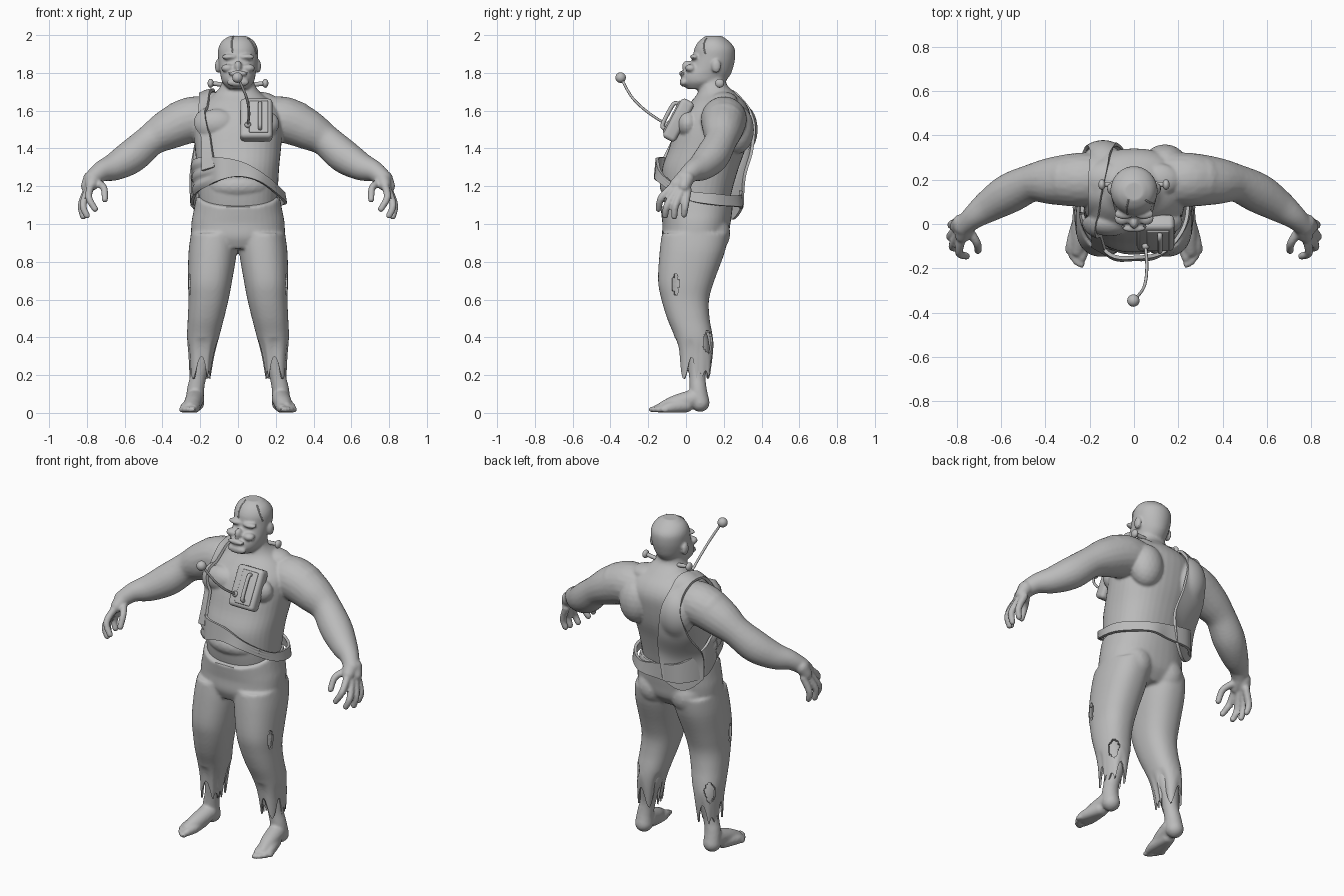
import bpy, bmesh
from math import sin, cos, pi, atan2, radians, copysign
from mathutils import Vector, Matrix
from mathutils.bvhtree import BVHTree

if "Cube" in bpy.data.objects:
    bpy.data.objects.remove(bpy.data.objects["Cube"])

grey = bpy.data.materials.new("plain_grey")
grey.use_nodes = True
grey.diffuse_color = (.5, .5, .5, 1)
grey.node_tree.nodes["Principled BSDF"].inputs["Base Color"].default_value = (.5, .5, .5, 1)


def add_object(name, data):
    obj = bpy.data.objects.new(name, data)
    bpy.context.scene.collection.objects.link(obj)
    data.materials.append(grey)
    return obj


def mesh_object(name, bm):
    bmesh.ops.recalc_face_normals(bm, faces=bm.faces)
    mesh = bpy.data.meshes.new(name)
    bm.to_mesh(mesh)
    bm.free()
    return add_object(name, mesh)


def modify(obj, kind, **settings):
    modifier = obj.modifiers.new(kind.title(), kind)
    for key, value in settings.items():
        setattr(modifier, key, value)


def bake(obj):
    graph = bpy.context.evaluated_depsgraph_get()
    mesh = bpy.data.meshes.new_from_object(obj.evaluated_get(graph))
    obj.modifiers.clear()
    obj.data = mesh
    if not mesh.materials:
        mesh.materials.append(grey)
    mesh.materials[0] = grey


def fuse(obj, voxel, rounds):
    modify(obj, 'REMESH', mode='VOXEL', voxel_size=voxel, use_smooth_shade=True)
    modify(obj, 'SMOOTH', factor=.5, iterations=rounds)
    bake(obj)


def path(points, steps):
    """Smooth curve through tuples of any length."""
    ends = [points[0], *points, points[-1]]
    result = []
    for i in range(len(points) - 1):
        for k in range(steps):
            t = k / steps
            result.append(tuple(
                .5 * (2*b + (c - a)*t + (2*a - 5*b + 4*c - d)*t*t + (3*b - a - 3*c + d)*t**3)
                for a, b, c, d in zip(*ends[i:i + 4])))
    return result + [tuple(points[-1])]


def loft(bm, sections, side=1, power=.88, count=40):
    """Level rings given as z, centre x, half width, front y, back y."""
    rings = []
    for z, x, width, front, back in path(sections, 4):
        ring = []
        for k in range(count):
            c, s = cos(2 * pi * k / count), sin(2 * pi * k / count)
            ring.append(bm.verts.new((
                side * x + width * copysign(abs(c)**power, c),
                (front + back) / 2 + (back - front) / 2 * copysign(abs(s)**power, s), z)))
        rings.append(ring)
    for low, high in zip(rings, rings[1:]):
        for k in range(count):
            n = (k + 1) % count
            bm.faces.new((low[k], low[n], high[n], high[k]))
    bm.faces.new(rings[0])
    bm.faces.new(rings[-1])


def lump(bm, place, size):
    bmesh.ops.create_icosphere(bm, subdivisions=3, radius=1,
                               matrix=Matrix.LocRotScale(Vector(place), None, Vector(size)))


def limb(bm, points, side, steps=8):
    """Chain of balls along a path of x, y, z, radius."""
    for x, y, z, r in path(points, steps):
        lump(bm, (side * x, y, z), (r, r, r))


# Body: torso and head
bm = bmesh.new()
loft(bm, [(.98, 0, .19, -.08, .19), (1.1, 0, .205, -.11, .225), (1.2, 0, .212, -.125, .25),
          (1.3, 0, .218, -.125, .28), (1.4, 0, .228, -.09, .315), (1.5, 0, .235, -.06, .335),
          (1.58, 0, .23, -.025, .34), (1.64, 0, .19, .02, .315), (1.69, 0, .125, .06, .265),
          (1.74, 0, .088, .07, .215), (1.8, 0, .08, .08, .21)])
loft(bm, [(1.715, 0, .05, .005, .13), (1.75, 0, .083, -.022, .2), (1.79, 0, .093, -.022, .235),
          (1.83, 0, .1, .012, .25), (1.88, 0, .105, .035, .26), (1.93, 0, .104, .045, .257),
          (1.97, 0, .083, .07, .225), (1.995, 0, .045, .105, .19)], power=1)
lump(bm, (0, -.03, 1.2), (.17, .11, .08))           # belly
lump(bm, (0, .008, 1.835), (.02, .03, .032))        # nose
lump(bm, (0, -.02, 1.797), (.055, .018, .013))      # upper lip
lump(bm, (0, -.012, 1.75), (.06, .022, .024))       # chin

for s in (1, -1):
    # Face and muscle masses
    lump(bm, (s * .045, .045, 1.885), (.045, .024, .015))
    lump(bm, (s * .055, .025, 1.825), (.035, .03, .022))
    lump(bm, (s * .108, .16, 1.835), (.014, .025, .036))
    lump(bm, (s * .11, .01, 1.53), (.11, .065, .08))
    lump(bm, (s * .11, .2, 1.65), (.1, .075, .05))
    lump(bm, (s * .14, .27, 1.5), (.1, .09, .13))
    lump(bm, (s * .31, .2, 1.545), (.1, .11, .105))
    # Arm, palm and fingers
    limb(bm, [(.16, .2, 1.55, .12), (.25, .2, 1.55, .122), (.36, .195, 1.505, .108),
              (.46, .185, 1.445, .086), (.56, .14, 1.36, .09), (.65, .085, 1.305, .074),
              (.72, .035, 1.28, .055), (.77, -.01, 1.24, .045)], s)
    limb(bm, [(.765, -.01, 1.24, .045), (.775, -.05, 1.21, .035)], s)
    limb(bm, [(.78, .005, 1.24, .04), (.8, -.01, 1.2, .032)], s)
    for finger in ([(.78, -.07, 1.2), (.79, -.13, 1.14), (.757, -.145, 1.08)],
                   [(.795, -.05, 1.18), (.82, -.1, 1.1), (.8, -.11, 1.045)],
                   [(.8, -.02, 1.18), (.83, -.055, 1.1), (.82, -.062, 1.04)],
                   [(.795, .01, 1.18), (.825, -.003, 1.1), (.815, -.01, 1.05)],
                   [(.745, -.03, 1.22), (.71, -.085, 1.19), (.705, -.12, 1.13)]):
        limb(bm, [(*joint, .021 - .002 * k) for k, joint in enumerate(finger)], s)
    # Leg, foot and toes
    limb(bm, [(.15, 0, .78, .09), (.16, 0, .6, .088), (.18, .03, .45, .072), (.187, .06, .34, .066),
              (.21, .06, .2, .045), (.225, .065, .12, .046), (.228, .075, .055, .05)], s)
    limb(bm, [(.228, .04, .075, .05), (.24, -.05, .05, .046), (.255, -.12, .032, .03)], s)
    limb(bm, [(.235, .0, .04, .038), (.228, -.09, .03, .03), (.235, -.15, .024, .022)], s)
    limb(bm, [(.245, .0, .04, .038), (.275, -.08, .03, .03), (.285, -.12, .022, .02)], s)
    for k in range(5):
        lump(bm, (s * (.235 + .016 * k), -.175 + .004 * k * k, .018), (.012, .025, .016))
body = mesh_object("body", bm)
fuse(body, .0075, 3)
surface = BVHTree.FromObject(body, bpy.context.evaluated_depsgraph_get())

# Trousers: hips and two legs
bm = bmesh.new()
loft(bm, [(.87, 0, .17, -.1, .17), (.93, 0, .24, -.125, .22), (1.0, 0, .247, -.125, .235),
          (1.07, 0, .235, -.13, .245), (1.14, 0, .222, -.135, .25)])
for s in (1, -1):
    loft(bm, [(.15, .203, .052, -.03, .135), (.3, .194, .068, -.04, .145), (.4, .185, .085, -.06, .142),
              (.5, .17, .096, -.1, .125), (.6, .156, .106, -.13, .122), (.7, .148, .117, -.148, .15),
              (.85, .134, .128, -.14, .205), (.95, .125, .124, -.128, .225)], side=s)
    lump(bm, (s * .11, .13, .95), (.1, .105, .11))
trousers = mesh_object("trousers", bm)
fuse(trousers, .01, 4)

# Torn hems, worn holes and a dipped waist
bm = bmesh.new()
bm.from_mesh(trousers.data)
bmesh.ops.bisect_plane(bm, geom=bm.verts[:] + bm.edges[:] + bm.faces[:],
                       plane_co=(0, 0, .18), plane_no=(0, 0, 1), clear_inner=True)


def in_hole(p):
    knee = Vector(((abs(p.x) - .24) / .06, (p.y + .055) / .018, (p.z - .68) / .058))
    calf = Vector(((abs(p.x) - .24) / .05, (p.y - .115) / .026, (p.z - .37) / .065))
    return knee.length < 1 or calf.length < 1


torn = [f for f in bm.faces if in_hole(f.calc_center_median())]
bmesh.ops.delete(bm, geom=torn, context='FACES')
for v in bm.verts:
    if v.co.z < .4:
        angle = atan2(v.co.y - .055, abs(v.co.x) - .2)
        lift = .13 * abs(sin(3 * angle)) * abs(cos(2 * angle + .5))
        v.co.z += lift * (1 - (v.co.z - .18) / .22)
    elif v.co.z > 1:
        v.co.z -= .045 * max(0, min(1, -v.co.y / .12)) * (v.co.z - 1) / .13
bm.to_mesh(trousers.data)
bm.free()
modify(trousers, 'SOLIDIFY', thickness=.01, offset=-1)
bake(trousers)


def drape(name, first_edge, second_edge, sag=0, fold=0, across=14):
    """Cloth between two edges, laid over the body."""
    bm = bmesh.new()
    rows = []
    pairs = list(zip(path(first_edge, 8), path(second_edge, 8)))
    for i, (a, b) in enumerate(pairs):
        row = []
        for j in range(across + 1):
            t = j / across
            p = Vector(a).lerp(Vector(b), t)
            p.z -= sag * sin(pi * t) * (i / len(pairs))**4
            hit, normal, _, _ = surface.find_nearest(p)
            height = (p - hit).dot(normal)
            gap = .013 + fold * sin(3 * pi * t)**2
            row.append(bm.verts.new(p if height > gap else hit + normal * gap))
        rows.append(row)
    for low, high in zip(rows, rows[1:]):
        for j in range(across):
            bm.faces.new((low[j], low[j + 1], high[j + 1], high[j]))
    obj = mesh_object(name, bm)
    modify(obj, 'SMOOTH', factor=.5, iterations=2)
    modify(obj, 'SOLIDIFY', thickness=.016, offset=0)
    bake(obj)


# Shoulder sling with the hanging back panel
drape("shoulder_sling",
      [(-.19, -.1, 1.28), (-.19, -.05, 1.42), (-.205, .02, 1.56), (-.205, .12, 1.67), (-.205, .24, 1.67),
       (-.2, .34, 1.56), (-.235, .31, 1.4), (-.255, .2, 1.25), (-.25, .18, 1.1)],
      [(-.12, -.14, 1.3), (-.14, -.08, 1.42), (-.155, .0, 1.56), (-.15, .11, 1.69), (-.12, .24, 1.69),
       (-.09, .35, 1.56), (-.06, .35, 1.4), (-.03, .31, 1.25), (-.05, .3, 1.09)], sag=.08)

# Waist wrap
upper = [(-.22, .05, 1.34), (-.12, -.13, 1.355), (.02, -.15, 1.33), (.14, -.12, 1.26), (.23, .0, 1.18),
         (.23, .15, 1.16), (.12, .27, 1.15), (0, .29, 1.17), (-.15, .28, 1.2), (-.235, .17, 1.27)]
lower = [(-.23, .05, 1.15), (-.12, -.14, 1.22), (0, -.16, 1.25), (.12, -.14, 1.22), (.235, .0, 1.13),
         (.24, .15, 1.1), (.12, .28, 1.09), (0, .29, 1.08), (-.15, .28, 1.08), (-.24, .17, 1.1)]
drape("waist_wrap", upper + upper[:1], lower + lower[:1], fold=.012)


def tube(name, points, radius, matrix=Matrix()):
    curve = bpy.data.curves.new(name, 'CURVE')
    curve.dimensions = '3D'
    curve.bevel_depth, curve.bevel_resolution, curve.use_fill_caps = radius, 2, True
    spline = curve.splines.new('POLY')
    spline.points.add(len(points) - 1)
    for target, p in zip(spline.points, points):
        target.co = (*p, 1)
    add_object(name, curve).matrix_world = matrix


def ball(name, place, size):
    bm = bmesh.new()
    lump(bm, place, size)
    mesh_object(name, bm)


def rounded_box(name, place, size, bevel, matrix):
    bm = bmesh.new()
    bmesh.ops.create_cube(bm, size=1, matrix=Matrix.LocRotScale(Vector(place), None, Vector(size)))
    obj = mesh_object(name, bm)
    modify(obj, 'BEVEL', width=bevel, segments=4)
    bake(obj)
    obj.matrix_world = matrix


# Chest radio with handle, aerial and tip
tilt = Matrix.Translation((.097, -.04, 1.55)) @ Matrix.Rotation(radians(-28), 4, 'X')
rounded_box("radio_case", (0, 0, 0), (.17, .075, .235), .022, tilt)
rounded_box("radio_panel", (.012, -.038, 0), (.1, .014, .19), .006, tilt)
tube("radio_handle", path([(.02, -.04, -.075), (.02, -.062, -.065), (.02, -.066, 0),
                           (.02, -.062, .065), (.02, -.04, .075)], 5), .011, tilt)
ball("aerial_socket", (.052, -.1, 1.525), (.017, .017, .017))
tube("aerial", path([(.052, -.1, 1.525), (.058, -.2, 1.59), (.045, -.285, 1.67), (0, -.345, 1.775)], 6), .007)
ball("aerial_tip", (-.003, -.346, 1.775), (.028, .028, .028))

# Neck bolts
for s, side in ((1, "left"), (-1, "right")):
    tube(side + "_neck_bolt", [(s * .06, .18, 1.735), (s * .14, .178, 1.745)], .012)
    ball(side + "_bolt_head", (s * .145, .178, 1.745), (.016, .024, .024))

# Scalp scars
for name, points in (("brow_scar", [(-.03, .04, 1.91), (-.035, .06, 1.96), (-.025, .11, 1.995)]),
                     ("temple_scar", [(.1, .1, 1.9), (.085, .09, 1.95), (.05, .11, 1.98)])):
    tube(name, [surface.find_nearest(Vector(p))[0] for p in path(points, 6)], .004)

# Smooth shading with sharp edges kept
for obj in bpy.context.scene.objects:
    if obj.type == 'MESH':
        obj.select_set(True)
        bpy.context.view_layer.objects.active = obj
bpy.ops.object.shade_smooth_by_angle(angle=radians(40))
